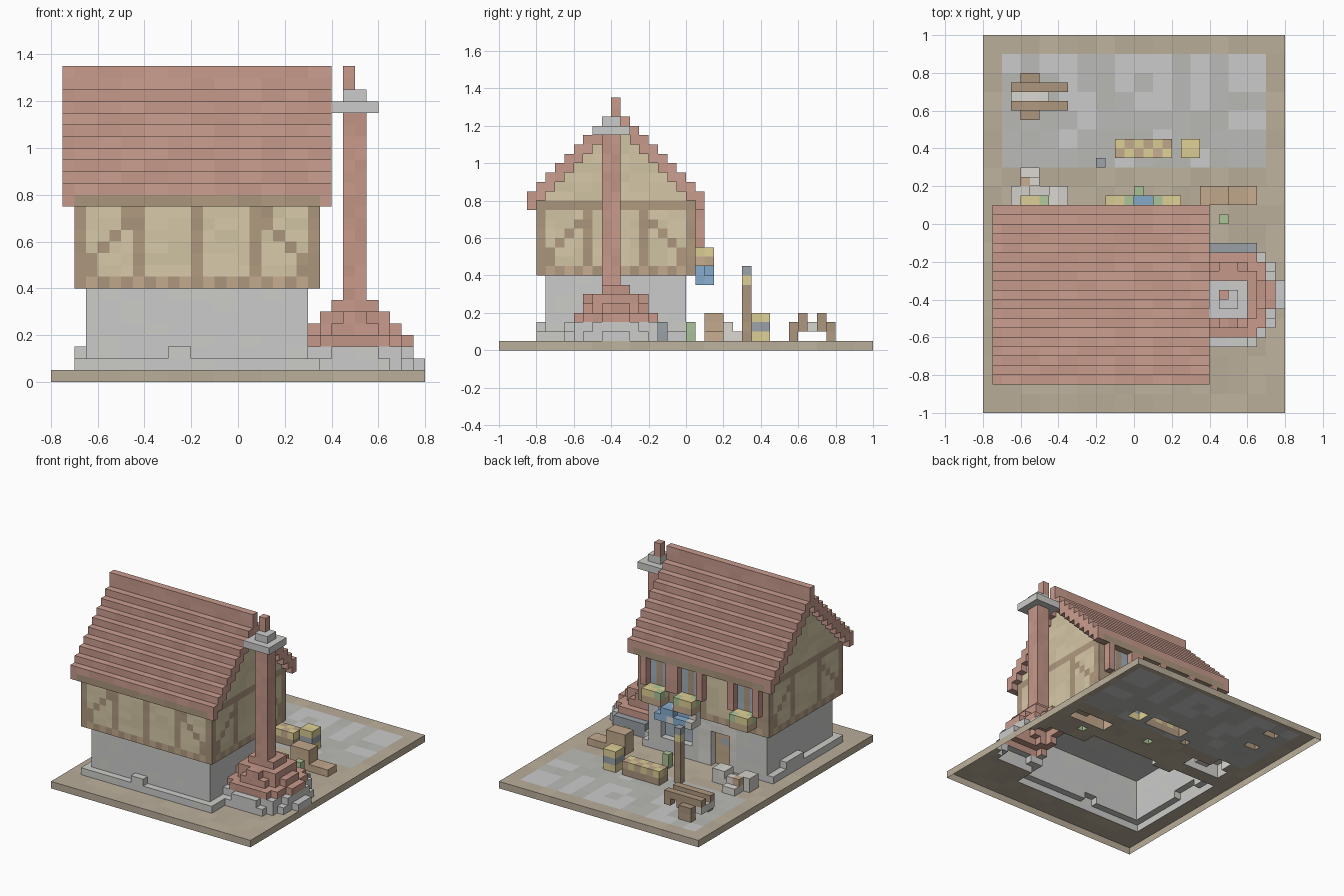
import bpy, random
from math import hypot

if "Cube" in bpy.data.objects:
    bpy.data.objects.remove(bpy.data.objects["Cube"])

random.seed(4)
S = 0.05                      # block size
PAL = {
    "earth": (.50, .43, .33), "paving": (.50, .50, .48), "stone": (.58, .58, .55),
    "light": (.68, .66, .62), "dark": (.32, .35, .38), "brick": (.56, .31, .25),
    "tile": (.58, .33, .27), "wood": (.42, .31, .21), "plank": (.55, .40, .27),
    "plaster": (.66, .57, .38), "yellow": (.72, .62, .30), "green": (.42, .56, .32),
    "blue": (.25, .42, .62), "glass": (.36, .43, .50),
}
MATS = {}
for name, c in PAL.items():
    for i, k in enumerate((.96, 1, 1.05)):
        m = bpy.data.materials.new(f"{name}_{i}")
        m.diffuse_color = tuple(min(1, v * k) for v in c) + (1,)
        m.use_nodes = True
        m.node_tree.nodes["Principled BSDF"].inputs["Base Color"].default_value = m.diffuse_color
        MATS[name, i] = m

cells = {}                    # block -> (part, colour)


def fill(part, x, y, z, col):
    """Fill half-open block ranges; col is a colour or a function of the block."""
    for i in range(*x):
        for j in range(*y):
            for k in range(*z):
                cells[i, j, k] = (part, col(i, j, k) if callable(col) else col)


def disc(part, k, r, col):
    """One round layer of the oven mound."""
    for i in range(6, 16):
        for j in range(-14, -1):
            if hypot((i + .5) * S - .5, (j + .5) * S + .375) < r:
                cells[i, j, k] = (part, col)


# ground slab with paved yard
fill("ground", (-16, 16), (-20, 20), (0, 1),
     lambda i, j, k: "paving" if -14 <= i < 14 and 6 <= j < 18 else "earth")

# plinth and stone ground floor
fill("plinth", (-14, 7), (-16, 0), (1, 2), "stone")
fill("plinth", (-6, -4), (-16, -15), (2, 3), "stone")
fill("plinth", (-14, -13), (-7, -3), (2, 3), "stone")
fill("ground_floor", (-13, 6), (-15, 0), (1, 8), "stone")

# door and shop window on the back
fill("door_surround", (-8, -2), (-1, 0), (1, 8), "light")
fill("door", (-7, -4), (-2, -1), (1, 6), "plank")
fill("door", (-6, -5), (-2, -1), (4, 5), "glass")
for i in range(-7, -4):
    for k in range(1, 6):
        del cells[i, -1, k]
fill("shop_window", (-1, 4), (-2, -1), (3, 6), "glass")
for i in range(-1, 4):
    for k in range(3, 6):
        del cells[i, -1, k]


# timber framing patterns
def frame(u, k, posts, braces):
    if k == 8:
        return "wood" if u % 2 == 0 else "plank"
    if k == 15 or u in posts or k in braces.get(u, ()):
        return "wood"
    return "plaster"


LONG = ((-14, -9, -4, 1, 6), {-13: (9, 10), -12: (11,), -11: (12,), -10: (13, 14),
                              5: (9, 10), 4: (11,), 3: (12,), 2: (13, 14)})
SIDE = ((-16, -11, -5, 0), {-15: (9, 10), -14: (11,), -13: (12,), -12: (13,),
                            -1: (9, 10), -2: (11,), -3: (12,), -4: (13,)})

# upper storey walls and gables
for j in (-16, 0):
    fill("upper_walls", (-14, 7), (j, j + 1), (8, 16), lambda i, j, k: frame(i, k, *LONG))
fill("upper_walls", (-14, 7), (-16, -15), (8, 9), lambda i, j, k: frame(i, k, *LONG))
fill("upper_walls", (-14, 7), (-1, 0), (8, 9), "wood")
for i in (-14, 6):
    for j in range(-16, 1):
        top = 24 - abs(j + 8)
        fill("gable_walls", (i, i + 1), (j, j + 1), (8, top),
             lambda i, j, k: "plaster" if k > 15 else
             frame(j, k, *SIDE))

# stepped tile roof with timber eaves and ridge
for j in range(-17, 2):
    base = 24 - abs(j + 8)
    fill("roof", (-15, 8), (j, j + 1), (base, base + 2), "tile")
    if base == 15:
        fill("roof", (-14, 7), (j, j + 1), (15, 16), "wood")
fill("roof", (-15, 8), (-8, -7), (24, 27), "tile")

# round brick oven mound, chimney and stone cap
for k, r, col in ((1, .285, "stone"), (2, .27, "stone"), (3, .24, "brick"),
                  (4, .19, "brick"), (5, .165, "brick"), (6, .10, "brick")):
    disc("oven", k, r, col)
fill("oven", (8, 13), (-3, -2), (1, 3), "dark")
fill("chimney", (9, 11), (-9, -7), (6, 23), "brick")
fill("chimney_cap", (8, 12), (-10, -6), (23, 24), "stone")
fill("chimney_cap", (9, 11), (-9, -7), (24, 25), "stone")
fill("chimney_pot", (9, 10), (-8, -7), (25, 27), "brick")

# back windows with shutters and flower boxes
BLOOM = ("yellow", "green", "yellow")
for x in (-12, -3, 2):
    fill("window", (x, x + 3), (0, 1), (11, 15), "glass")
    fill("window", (x + 1, x + 2), (0, 1), (11, 15), "wood")
    for s in (x - 1, x + 3):
        fill("shutters", (s, s + 1), (1, 2), (11, 15), "brick")
    fill("flower_box", (x, x + 3), (1, 3), (9, 10), "plank")
    fill("flowers", (x, x + 3), (1, 3), (10, 11),
         lambda i, j, k: BLOOM[(i + j) % 3])

# striped shop awning
fill("awning", (-3, 3), (1, 2), (8, 9), lambda i, j, k: "blue" if i % 3 else "light")
fill("awning", (-3, 3), (1, 3), (7, 8), lambda i, j, k: "blue" if i % 3 else "light")
fill("awning", (0, 2), (2, 3), (8, 9), "blue")

# stone sacks beside the door
fill("sacks", (-13, -7), (2, 4), (1, 2), "light")
fill("sacks", (-13, -11), (2, 4), (2, 3), "light")
fill("sacks", (-9, -7), (2, 4), (2, 3), "light")
fill("sacks", (-12, -10), (4, 6), (1, 2), "light")
fill("sacks", (-12, -11), (4, 5), (2, 3), "plank")
fill("sacks", (-11, -10), (4, 5), (2, 3), "light")

# stacked timber, plants and lamp post
fill("timber_stack", (7, 13), (2, 4), (1, 2), "plank")
fill("timber_stack", (7, 10), (2, 4), (2, 4), "plank")
fill("plant", (9, 10), (0, 1), (1, 3), "green")
fill("plant", (0, 1), (3, 4), (1, 3), "green")
fill("lamp_post", (-4, -3), (6, 7), (1, 7), "wood")
fill("lamp_post", (-4, -3), (6, 7), (7, 8), "yellow")
fill("lamp_post", (-4, -3), (6, 7), (8, 9), "dark")

# produce crate and barrel
fill("produce_crate", (-2, 4), (7, 9), (1, 3),
     lambda i, j, k: "wood" if k == 1 else ("yellow", "plank")[(i + j) % 2])
fill("barrel", (5, 7), (7, 9), (1, 4), lambda i, j, k: "dark" if k == 2 else "yellow")

# hand cart
fill("cart_bed", (-13, -9), (12, 15), (2, 3), "light")
for j in (12, 14):
    fill("cart_rails", (-13, -8), (j, j + 1), (3, 4), "wood")
    fill("cart_rails", (-10, -9), (j, j + 1), (2, 3), "wood")
    fill("cart_rails", (-8, -7), (j, j + 1), (2, 4), "wood")
for j in (11, 15):
    fill("cart_wheels", (-12, -10), (j, j + 1), (1, 3), "wood")

# turn blocks into one mesh per part, keeping only exposed faces
SIDES = {(1, 0, 0): ((1, 0, 0), (1, 1, 0), (1, 1, 1), (1, 0, 1)),
         (-1, 0, 0): ((0, 0, 0), (0, 0, 1), (0, 1, 1), (0, 1, 0)),
         (0, 1, 0): ((0, 1, 0), (0, 1, 1), (1, 1, 1), (1, 1, 0)),
         (0, -1, 0): ((0, 0, 0), (1, 0, 0), (1, 0, 1), (0, 0, 1)),
         (0, 0, 1): ((0, 0, 1), (1, 0, 1), (1, 1, 1), (0, 1, 1)),
         (0, 0, -1): ((0, 0, 0), (0, 1, 0), (1, 1, 0), (1, 0, 0))}
parts, shade = {}, {}
for (i, j, k), (part, col) in cells.items():
    verts, faces, mats = parts.setdefault(part, ({}, [], []))
    tint = shade.setdefault((i // 2, j // 2, k), random.randrange(3))
    for (a, b, c), quad in SIDES.items():
        if (i + a, j + b, k + c) in cells or k + c < 0:
            continue          # hidden, or the open underside
        faces.append([verts.setdefault((i + p, j + q, k + r), len(verts))
                      for p, q, r in quad])
        mats.append(MATS[col, tint])
for part, (verts, faces, mats) in parts.items():
    me = bpy.data.meshes.new(part)
    me.from_pydata([(x * S, y * S, z * S) for x, y, z in verts], [], faces)
    slots = list(dict.fromkeys(mats))
    for m in slots:
        me.materials.append(m)
    for poly, m in zip(me.polygons, mats):
        poly.material_index = slots.index(m)
    bpy.context.collection.objects.link(bpy.data.objects.new(part, me))
